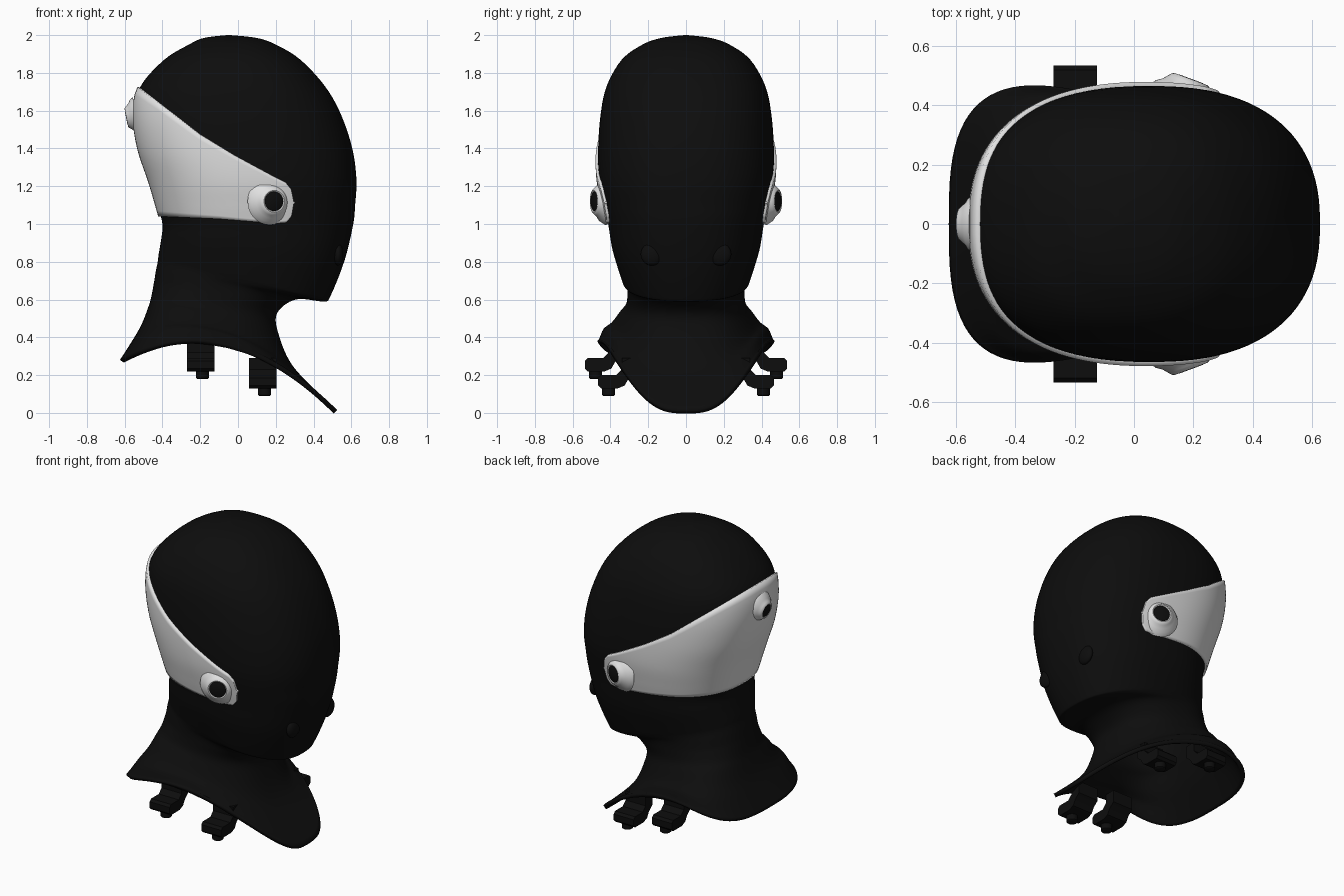
import bpy, bmesh
from math import sin, cos, pi, radians
from mathutils import Vector

cube = bpy.data.objects.get("Cube")
if cube:
    bpy.data.objects.remove(cube)


def material(name, value):
    m = bpy.data.materials.new(name)
    m.use_nodes = True
    color = (value, value, value, 1)
    m.diffuse_color = color
    bsdf = m.node_tree.nodes["Principled BSDF"]
    bsdf.inputs["Base Color"].default_value = color
    bsdf.inputs["Roughness"].default_value = 0.7
    return m


BLACK = material("matte black", 0.004)
WHITE = material("shell white", 0.75)


def finish(name, bm, mat, angle=40, recalc=True):
    if recalc:
        bmesh.ops.recalc_face_normals(bm, faces=bm.faces)
    mesh = bpy.data.meshes.new(name)
    bm.to_mesh(mesh)
    bm.free()
    mesh.materials.append(mat)
    ob = bpy.data.objects.new(name, mesh)
    bpy.context.collection.objects.link(ob)
    bpy.ops.object.select_all(action='DESELECT')
    ob.select_set(True)
    bpy.context.view_layer.objects.active = ob
    bpy.ops.object.shade_smooth_by_angle(angle=radians(angle))
    return ob


def thicken(ob, thickness, offset):
    mod = ob.modifiers.new("Thickness", 'SOLIDIFY')
    mod.thickness = thickness
    mod.offset = offset


def bridge(bm, rows, closed):
    for r0, r1 in zip(rows, rows[1:]):
        n = len(r0)
        for i in range(n if closed else n - 1):
            j = (i + 1) % n
            bm.faces.new((r0[i], r0[j], r1[j], r1[i]))


# Sections from crown to collar: front x, front z, back x, back z, half width
SECTIONS = [
    (-.04, 2, -.06, 2, .01), (.1, 1.985, -.18, 1.985, .13),
    (.2, 1.95, -.26, 1.95, .23), (.33, 1.87, -.39, 1.87, .34),
    (.46, 1.73, -.515, 1.73, .42), (.545, 1.58, -.545, 1.58, .452),
    (.605, 1.4, -.52, 1.4, .465), (.627, 1.235, -.465, 1.235, .46),
    (.62, 1.1, -.425, 1.1, .435), (.61, 1, -.4, 1, .412),
    (.565, .81, -.405, .93, .39), (.49, .62, -.42, .84, .345),
    (.455, .59, -.425, .8, .33), (.325, .603, -.435, .75, .315),
    (.245, .57, -.445, .69, .31), (.2, .505, -.46, .61, .315),
    (.22, .4, -.475, .56, .34), (.27, .28, -.51, .47, .375),
    (.35, .18, -.555, .39, .405), (.525, .015, -.625, .28, .42)]
LAST = len(SECTIONS) - 1


def section(t):
    """Smooth interpolation between neighbouring sections."""
    i = min(int(t), LAST - 1)
    f = t - i
    p0, p1, p2, p3 = (SECTIONS[max(0, min(LAST, i + k))] for k in (-1, 0, 1, 2))
    return [b + f / 2 * (c - a + f * (2*a - 5*b + 4*c - d + f * (3*(b - c) + d - a)))
            for a, b, c, d in zip(p0, p1, p2, p3)]


def surface(t, ang):
    """Point on the head at section t; the collar flares, narrows forward and arches."""
    xf, zf, xb, zb, hw = section(t)
    e = max(0, (t - 14) / 5)
    p = 2 / (2.4 + .6 * e)
    c, s = cos(ang), sin(ang)
    u = abs(c) ** p * (1 if c > 0 else -1)
    v = abs(s) ** p * (1 if s > 0 else -1)
    w = (u + 1) / 2
    return Vector((xb + (xf - xb) * w, hw * v * (1 - .33 * e * u),
                   zb + (zf - zb) * w + .22 * e * e * (1 - u * u)))


# Head, neck and collar in one shell
STEPS, AROUND = 5, 96
bm = bmesh.new()
rows = [[bm.verts.new(surface(k / STEPS, 2 * pi * i / AROUND)) for i in range(AROUND)]
        for k in range(LAST * STEPS + 1)]
bridge(bm, rows, True)
bm.faces.new(rows[0])
head = finish("head_and_collar", bm, BLACK, 50)
thicken(head, .025, -1)


# White visor band, bounded above and below by curves over x
TOP = [(-.6, 1.785), (-.53, 1.73), (-.2, 1.475), (-.02, 1.365), (.165, 1.265),
       (.25, 1.222), (.28, 1.185), (.292, 1.12)]
BOTTOM = [(-.42, 1.045), (-.1, 1.03), (.2, 1.005), (.255, 1.01), (.282, 1.045), (.292, 1.11)]


def lookup(table, x):
    if x <= table[0][0]:
        return table[0][1]
    for (x0, z0), (x1, z1) in zip(table, table[1:]):
        if x <= x1:
            return z0 + (z1 - z0) * (x - x0) / (x1 - x0)
    return table[-1][1]


def border(table, ang):
    lo, hi = 3, 9.5
    for _ in range(30):
        mid = (lo + hi) / 2
        p = surface(mid, ang)
        if p.z > lookup(table, p.x):
            lo = mid
        else:
            hi = mid
    return lo


bm = bmesh.new()
start, cols, levels = radians(71.5), 120, 16
rows = []
for i in range(cols + 1):
    s = i / cols * 2 - 1
    # columns crowd toward the two rounded ends
    ang = pi + (pi - start) * sin(s * pi / 2)
    t0, t1 = border(TOP, ang), border(BOTTOM, ang)
    rows.append([bm.verts.new(surface(t0 + (t1 - t0) * k / levels, ang))
                 for k in range(levels + 1)])
bridge(bm, rows, False)
band = finish("visor_band", bm, WHITE, 50)
thicken(band, .028, 0)


def revolve(name, profile, origin, axis, mat, scale=1):
    """Spin (radius, height) points about an axis."""
    q = Vector(axis).to_track_quat('Z', 'Y')
    n = 40
    bm = bmesh.new()
    rows = [[bm.verts.new(Vector(origin) + q @ Vector((r * cos(2 * pi * i / n),
             r * sin(2 * pi * i / n), h)) * scale) for i in range(n)] for r, h in profile]
    bridge(bm, rows, True)
    bm.faces.new(rows[-1])
    bm.faces.new(rows[0])
    return finish(name, bm, mat)


BELL = [(.125, -.02), (.11, .004), (.09, .018), (.075, .036), (.066, .046),
        (.058, .049), (.052, .046), (.05, .03)]
PLUG = [(.051, .02), (.051, .046), (.044, .05)]


def knob(name, origin, axis, scale=1):
    revolve(name + "_boss", BELL, origin, axis, WHITE, scale)
    revolve(name + "_plug", PLUG, origin, axis, BLACK, scale)


# Knobs at both ears and at the back
for side, label in ((1, "left"), (-1, "right")):
    knob(label + "_knob", (.175, side * .443, 1.12), (.35, side * .94, 0))
knob("back_knob", (-.553, 0, 1.57), (-1, 0, -.2), .8)


# Round pads on the lower face
for side, label in ((1, "left"), (-1, "right")):
    bm = bmesh.new()
    bmesh.ops.create_uvsphere(bm, u_segments=24, v_segments=12, radius=.06)
    for v in bm.verts:
        v.co = Vector((v.co.x * .45 + .53, v.co.y + side * .18, v.co.z + .84))
    finish(label + "_face_pad", bm, BLACK)


# Stepped mounting brackets under the collar, each with a bolt
STEP = [(.34, .38), (.41, .38), (.41, .32), (.44, .29), (.52, .29), (.535, .275),
        (.535, .235), (.52, .22), (.43, .22), (.395, .235), (.375, .27), (.34, .3)]


def bracket(name, side, x, dy, dz):
    bm = bmesh.new()
    rows = [[bm.verts.new((x + dx, side * (y + dy), z + dz)) for y, z in STEP]
            for dx in (-.073, .073)]
    bridge(bm, rows, True)
    for row in rows:
        bm.faces.new(row)
    finish(name, bm, BLACK, 30)
    revolve(name + "_bolt", [(.034, 0), (.034, .04), (.028, .045)],
            (x + .01, side * (.48 + dy), .225 + dz), (0, 0, -1), BLACK)


for side, label in ((1, "left"), (-1, "right")):
    bracket(label + "_rear_bracket", side, -.198, 0, 0)
    bracket(label + "_front_bracket", side, .13, -.07, -.09)
